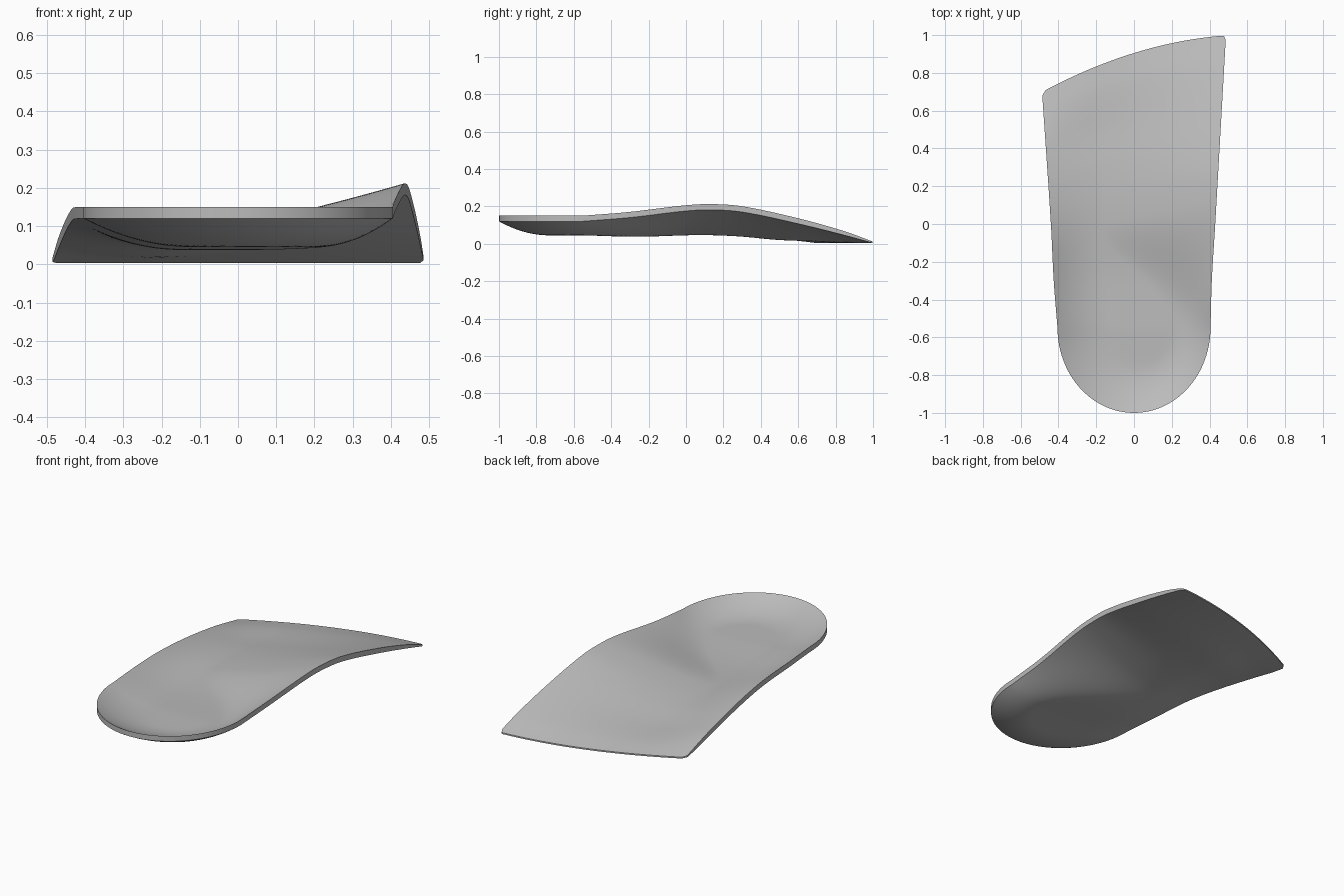
import bpy, bmesh
from math import sin, cos, pi, sqrt

cube = bpy.data.objects.get("Cube")
if cube:
    bpy.data.objects.remove(cube, do_unlink=True)

HEEL_Y, HEEL_LEN = -0.55, 0.45      # centre and depth of the rounded heel
ACROSS, HEEL_ROWS, BODY_ROWS = 48, 24, 64


def curve(points, t):
    """Smooth interpolation through a few (t, value) points."""
    t = min(max(t, points[0][0]), points[-1][0])

    def slope(i):
        a, b = points[max(i - 1, 0)], points[min(i + 1, len(points) - 1)]
        return (b[1] - a[1]) / (b[0] - a[0])
    for i in range(len(points) - 1):
        (t0, v0), (t1, v1) = points[i], points[i + 1]
        if t <= t1:
            h = t1 - t0
            k = (t - t0) / h
            return (v0 * (1 + 2 * k) * (1 - k) ** 2 + v1 * k * k * (3 - 2 * k)
                    + h * k * (1 - k) * (slope(i) * (1 - k) - slope(i + 1) * k))


# Plan outline, by y
LEFT_EDGE = [(-0.55, 0.405), (-0.3, 0.412), (0, 0.43), (1, 0.487)]
RIGHT_EDGE = [(-0.55, 0.405), (-0.3, 0.425), (0, 0.44), (0.7, 0.487)]
# Heights from heel (0) to toe edge (1)
FLOOR = [(0, 0.075), (0.2, 0.068), (0.45, 0.077), (0.6, 0.07),
         (0.75, 0.05), (0.9, 0.034), (1, 0.012)]
ARCH_RIM = [(0, 0.15), (0.16, 0.17), (0.35, 0.205), (0.44, 0.212),
            (0.55, 0.2), (0.74, 0.137), (0.9, 0.068), (1, 0.012)]
OUTER_RIM = [(0, 0.15), (0.12, 0.15), (0.36, 0.145), (0.56, 0.12),
             (0.8, 0.07), (1, 0.012)]
THICKNESS = [(0, 0.03), (0.7, 0.03), (0.9, 0.022), (1, 0.008)]


def wall(s, start, power):
    """Rise of the side wall: 0 on the floor, 1 at the rim."""
    return max((s - start) / (1 - start), 0) ** power


def heel_point(angle, u):
    width = curve(LEFT_EDGE, HEEL_Y) * cos(angle)
    r = sqrt((u * cos(angle)) ** 2 + sin(angle) ** 2)
    side = u * cos(angle) / r if r else 0
    floor = FLOOR[0][1]
    z = floor + (ARCH_RIM[0][1] - floor) * wall(r, 0.4 + 0.1 * side, 2)
    return u * width, HEEL_Y - HEEL_LEN * sin(angle), z, THICKNESS[0][1]


def body_point(t, u):
    nominal = u * 0.485
    toe = 0.905 + 0.309 * nominal - 0.24 * nominal ** 2
    y = HEEL_Y + t * (toe - HEEL_Y)
    x = u * curve(LEFT_EDGE if u > 0 else RIGHT_EDGE, y)
    k = min(t / 0.4, 1)
    k = k * k * (3 - 2 * k)
    floor = curve(FLOOR, t)
    z = (floor + (curve(ARCH_RIM, t) - floor) * wall(u, 0.5 - 0.9 * k, 2 - 0.7 * k)
         + (curve(OUTER_RIM, t) - floor) * wall(-u, 0.3 + 0.1 * k, 2))
    # Soften the two toe corners
    if t == 1 and abs(u) == 1:
        x, y = x * 0.98, y - 0.005
    return x, y, z, curve(THICKNESS, t)


# Rows of points from the heel tip to the toe edge
us = [2 * i / ACROSS - 1 for i in range(ACROSS + 1)]
rows = [[heel_point(pi / 2 * (1 - i / HEEL_ROWS), u) for u in us] for i in range(HEEL_ROWS)]
rows += [[body_point(i / BODY_ROWS, u) for u in us] for i in range(BODY_ROWS + 1)]

bm = bmesh.new()
top = [[bm.verts.new((x, y, z)) for x, y, z, d in row] for row in rows]
under = [[bm.verts.new((x, y, max(z - d, 0))) for x, y, z, d in row] for row in rows]
for j in range(len(rows) - 1):
    for i in range(ACROSS):
        bm.faces.new((top[j][i], top[j][i + 1], top[j + 1][i + 1], top[j + 1][i]))
        bm.faces.new((under[j][i], under[j + 1][i], under[j + 1][i + 1], under[j][i + 1]))
    # Side edges
    for i in (0, ACROSS):
        bm.faces.new((top[j][i], top[j + 1][i], under[j + 1][i], under[j][i]))
# Toe edge
for i in range(ACROSS):
    bm.faces.new((top[-1][i], top[-1][i + 1], under[-1][i + 1], under[-1][i]))
bmesh.ops.remove_doubles(bm, verts=bm.verts, dist=0.0003)
bmesh.ops.recalc_face_normals(bm, faces=bm.faces)

mesh = bpy.data.meshes.new("insole_shell")
bm.to_mesh(mesh)
bm.free()
shell = bpy.data.objects.new("insole_shell", mesh)
bpy.context.collection.objects.link(shell)

grey = bpy.data.materials.new("light_grey")
grey.use_nodes = True
colour = (0.5, 0.5, 0.5, 1)
grey.diffuse_color = colour
grey.node_tree.nodes["Principled BSDF"].inputs["Base Color"].default_value = colour
mesh.materials.append(grey)

bpy.context.view_layer.objects.active = shell
shell.select_set(True)
bpy.ops.object.shade_smooth_by_angle(angle=0.7)
